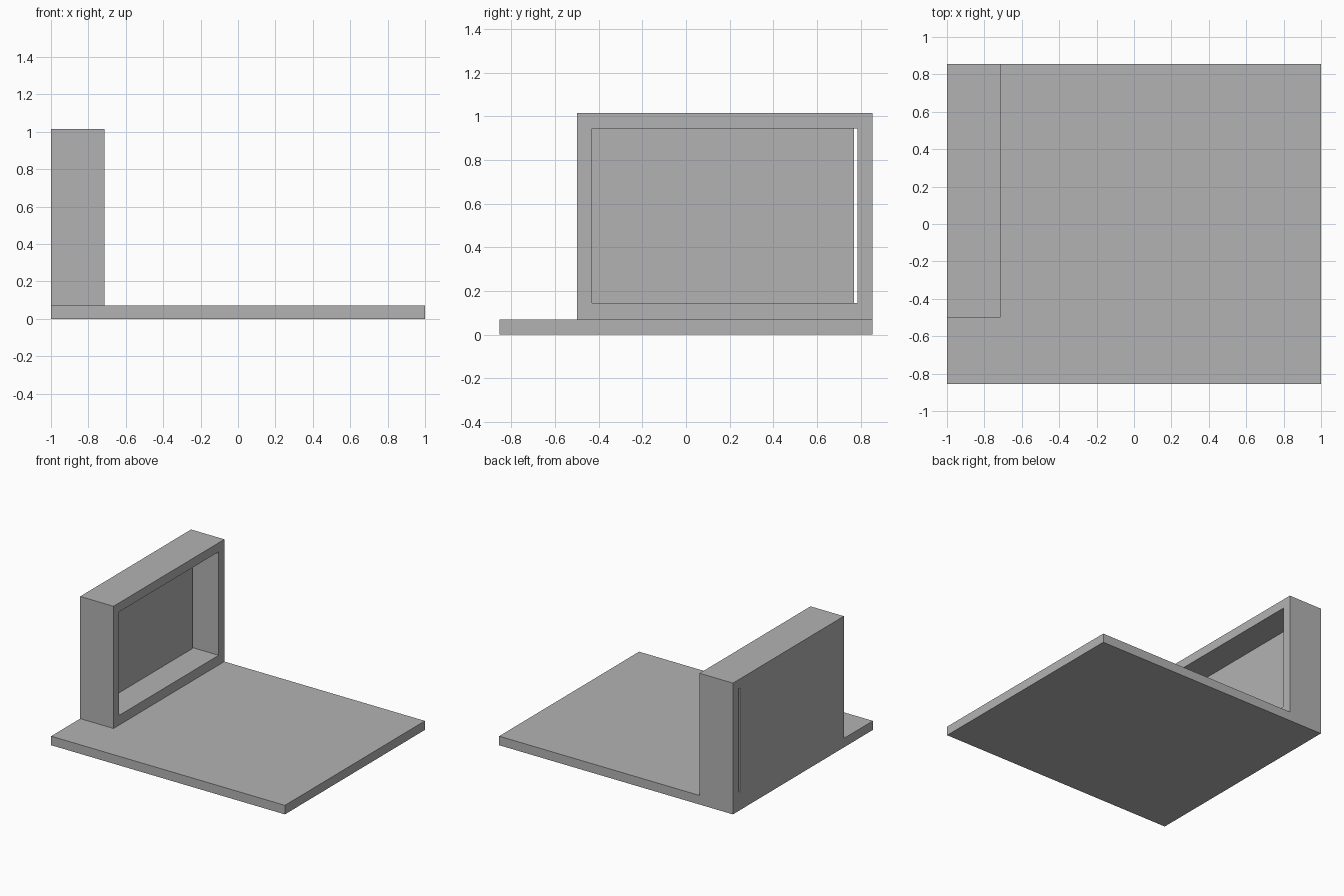
import bpy
from mathutils import Matrix, Vector
import bmesh

cube = bpy.data.objects.get("Cube")
if cube:
    bpy.data.objects.remove(cube, do_unlink=True)

grey = bpy.data.materials.new("plain grey")
grey.use_nodes = True
colour = (0.45, 0.45, 0.45, 1)
grey.diffuse_color = colour
grey.node_tree.nodes["Principled BSDF"].inputs["Base Color"].default_value = colour


def box(name, low, high):
    """Box between two opposite corners."""
    low, high = Vector(low), Vector(high)
    bm = bmesh.new()
    bmesh.ops.create_cube(bm, size=1, matrix=Matrix.LocRotScale(
        (low + high) / 2, None, high - low))
    mesh = bpy.data.meshes.new(name)
    bm.to_mesh(mesh)
    bm.free()
    mesh.materials.append(grey)
    obj = bpy.data.objects.new(name, mesh)
    bpy.context.collection.objects.link(obj)
    return obj


def combine(target, tool, operation):
    """Apply a boolean and remove the tool."""
    mod = target.modifiers.new(operation.lower(), 'BOOLEAN')
    mod.operation, mod.object, mod.solver = operation, tool, 'EXACT'
    graph = bpy.context.evaluated_depsgraph_get()
    mesh = bpy.data.meshes.new_from_object(target.evaluated_get(graph))
    target.modifiers.clear()
    target.data = mesh
    bpy.data.objects.remove(tool, do_unlink=True)


wall = 0.07
left, right, inner = -1, 1, -0.715
front, back, housing_front = -0.855, 0.855, -0.5
top = 1.015

# Base plate fused with the upright housing
stand = box("base_with_housing", (left, front, 0), (right, back, wall))
housing = box("housing", (left, housing_front, 0), (inner, back, top))
combine(stand, housing, 'UNION')

# Deep recess opening toward the plate
recess_low = (left + wall, housing_front + wall, 2 * wall + 0.005)
recess_high = (inner + 0.2, back - wall, top - wall)
combine(stand, box("recess_cutter", recess_low, recess_high), 'DIFFERENCE')

# Narrow slot through the rear panel beside the frame
slot_low = (left - 0.1, back - wall - 0.015, recess_low[2])
slot_high = (left + wall + 0.05, back - wall, recess_high[2])
combine(stand, box("slot_cutter", slot_low, slot_high), 'DIFFERENCE')
